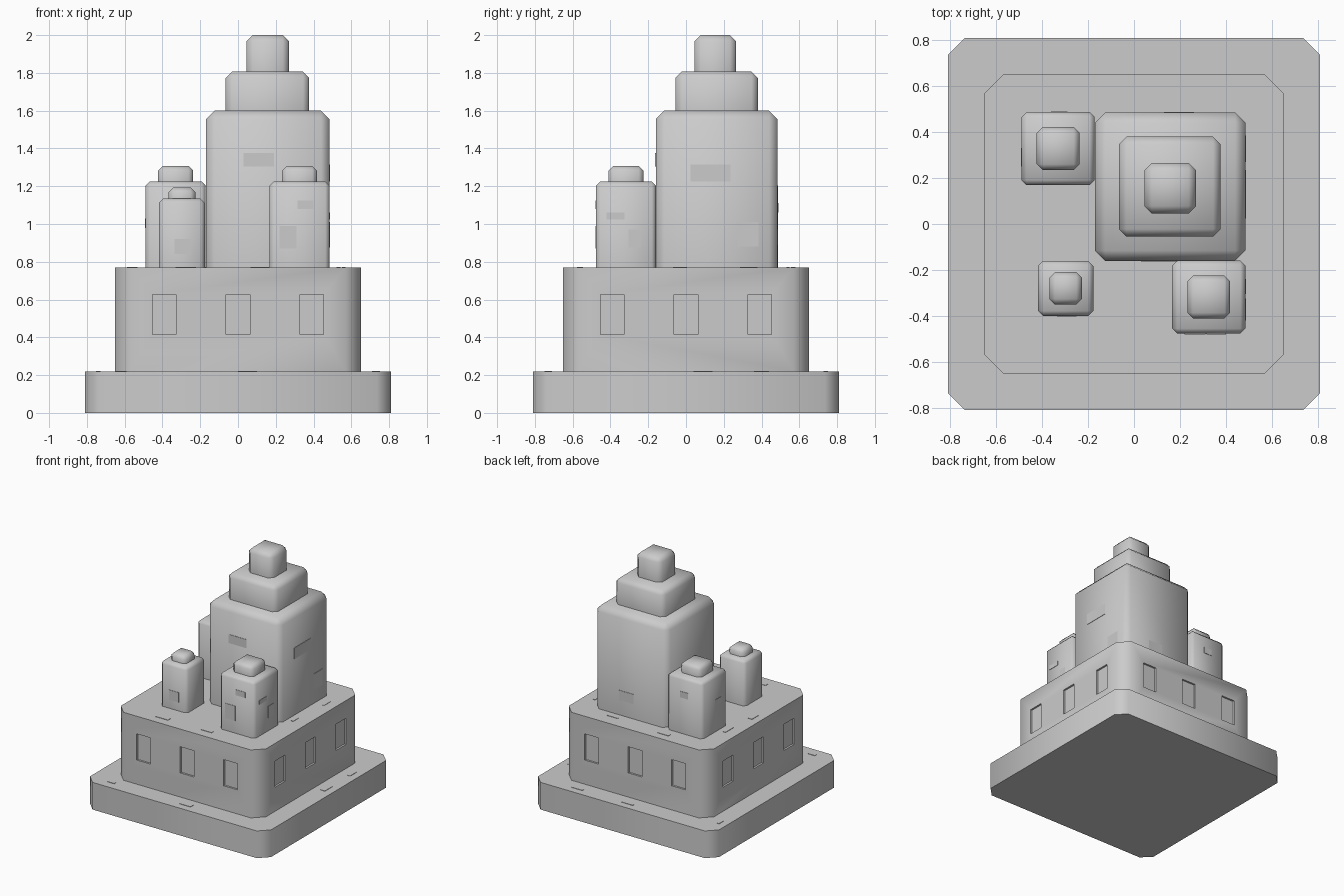
import bpy, bmesh, math

if "Cube" in bpy.data.objects:
    bpy.data.objects.remove(bpy.data.objects["Cube"])

stone = bpy.data.materials.new("stone grey")
stone.diffuse_color = (0.6, 0.6, 0.6, 1)
stone.use_nodes = True
stone.node_tree.nodes["Principled BSDF"].inputs["Base Color"].default_value = stone.diffuse_color


def finish(ob):
    ob.data.materials.clear()
    ob.data.materials.append(stone)
    bpy.ops.object.select_all(action='DESELECT')
    ob.select_set(True)
    bpy.context.view_layer.objects.active = ob
    bpy.ops.object.shade_smooth_by_angle(angle=math.radians(50))


def block(name, x0, x1, y0, y1, z0, z1, bevel=0.0, top=False, done=True):
    """Box with chamfered upright edges, and chamfered top edges if asked."""
    bm = bmesh.new()
    bmesh.ops.create_cube(bm, size=1)
    for v in bm.verts:
        v.co.x = x1 if v.co.x > 0 else x0
        v.co.y = y1 if v.co.y > 0 else y0
        v.co.z = z1 if v.co.z > 0 else z0
    if bevel:
        mid = (z0 + z1) / 2
        edges = [e for e in bm.edges
                 if abs(e.verts[0].co.z - e.verts[1].co.z) > 1e-4
                 or (top and e.verts[0].co.z > mid)]
        bmesh.ops.bevel(bm, geom=edges, offset=bevel, segments=1,
                        affect='EDGES', profile=0.5)
    me = bpy.data.meshes.new(name)
    bm.to_mesh(me)
    bm.free()
    ob = bpy.data.objects.new(name, me)
    bpy.context.collection.objects.link(ob)
    if done:
        finish(ob)
    return ob


# Plinth and podium
block("plinth", -0.81, 0.81, -0.81, 0.81, 0, 0.22, 0.075)
P = 0.65
podium = block("podium", -P, P, -P, P, 0.22, 0.77, 0.08, done=False)

# Recessed windows, three on each podium side
W, D = 0.0625, 0.015
cutters = []
for c in (-0.39, 0, 0.39):
    for s in (-1, 1):
        a, b = sorted((s * (P - D), s * (P + 0.05)))
        cutters.append(block("cutter", c - W, c + W, a, b, 0.415, 0.627, done=False))
        cutters.append(block("cutter", a, b, c - W, c + W, 0.415, 0.627, done=False))
bpy.context.view_layer.objects.active = podium
for cut in cutters:
    cut.hide_render = True
    mod = podium.modifiers.new("window", 'BOOLEAN')
    mod.operation = 'DIFFERENCE'
    mod.solver = 'EXACT'
    mod.object = cut
    bpy.ops.object.modifier_apply(modifier=mod.name)
for cut in cutters:
    bpy.data.objects.remove(cut, do_unlink=True)
finish(podium)

# Main stepped tower
block("main_tower", -0.17, 0.485, -0.16, 0.485, 0.77, 1.60, 0.045, True)
block("main_tower_step", -0.065, 0.377, -0.055, 0.38, 1.60, 1.807, 0.033, True)
block("main_tower_top", 0.045, 0.27, 0.045, 0.266, 1.80, 2.0, 0.033, True)

# Three small towers: centre x, centre y, half width, cap half width, heights
for name, cx, cy, h, k, z1, z2 in (
        ("back_left_turret", -0.33, 0.328, 0.159, 0.093, 1.225, 1.307),
        ("front_right_turret", 0.325, -0.318, 0.159, 0.093, 1.225, 1.307),
        ("front_left_turret", -0.297, -0.28, 0.12, 0.071, 1.135, 1.193)):
    block(name, cx - h, cx + h, cy - h, cy + h, 0.77, z1, 0.022, True)
    block(name + "_cap", cx - k, cx + k, cy - k, cy + k, z1 - 0.01, z2, 0.025, True)

# Thin wall patches: direction, wall position, span along wall, z span
T = 0.003
for d, w, a, b, z0, z1 in (
        ("-y", -0.16, 0.03, 0.19, 1.305, 1.375),
        ("+x", 0.485, 0.025, 0.235, 1.225, 1.315),
        ("+x", 0.485, 0.27, 0.385, 0.88, 1.01),
        ("+y", 0.485, 0.13, 0.26, 0.89, 0.97),
        ("-y", -0.477, 0.315, 0.40, 1.08, 1.125),
        ("-y", -0.477, 0.22, 0.31, 0.87, 0.99),
        ("+x", 0.484, -0.42, -0.325, 1.025, 1.06),
        ("+x", 0.484, -0.305, -0.24, 0.875, 0.97),
        ("-y", -0.40, -0.335, -0.25, 0.84, 0.92),
        ("+y", 0.487, -0.36, -0.29, 1.06, 1.11),
        ("-x", -0.489, 0.25, 0.33, 0.98, 1.03)):
    lo, hi = w - T, w + T
    if d[1] == "x":
        block("wall_patch", lo, hi, a, b, z0, z1)
    else:
        block("wall_patch", a, b, lo, hi, z0, z1)

# Small flat slabs on the podium roof and plinth ledge: x, y, half sizes, z
for x, y, hx, hy, z in (
        (-0.20, 0.568, 0.05, 0.013, 0.77), (0.275, 0.54, 0.048, 0.007, 0.77),
        (0.56, 0.332, 0.01, 0.046, 0.77), (0.532, -0.032, 0.01, 0.036, 0.77),
        (-0.545, 0.24, 0.013, 0.05, 0.77), (-0.57, -0.047, 0.017, 0.041, 0.77),
        (-0.277, -0.561, 0.055, 0.017, 0.77), (0.115, -0.56, 0.05, 0.013, 0.77),
        (0.05, -0.73, 0.05, 0.02, 0.22), (-0.62, -0.73, 0.03, 0.01, 0.22),
        (0.73, 0.09, 0.02, 0.05, 0.22), (0.74, 0.40, 0.012, 0.04, 0.22),
        (0.0, 0.74, 0.05, 0.012, 0.22), (0.45, 0.74, 0.05, 0.012, 0.22),
        (-0.74, 0.62, 0.012, 0.03, 0.22)):
    block("ledge_slab", x - hx, x + hx, y - hy, y + hy, z - T, z + T)
